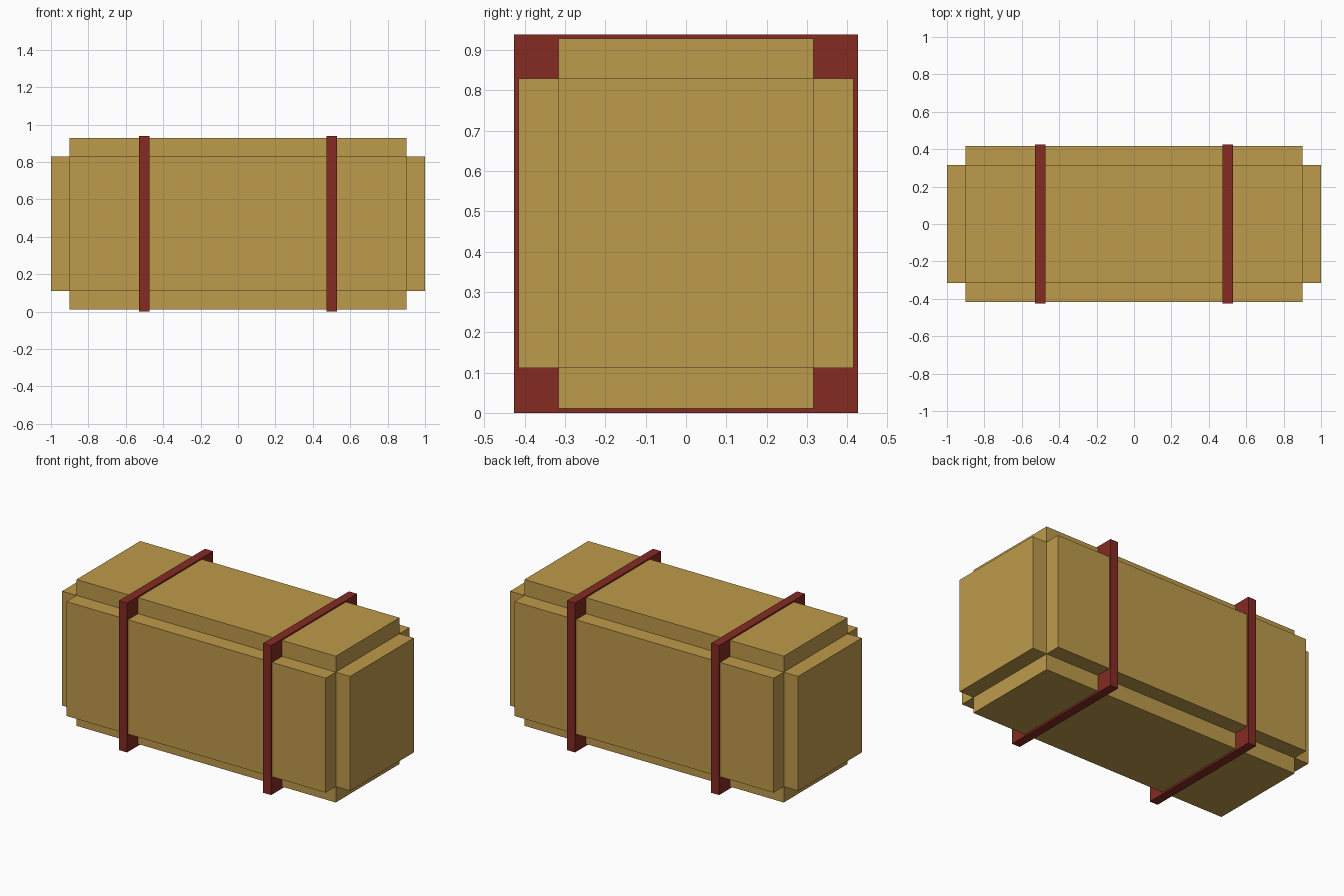
import bpy, bmesh
from mathutils import Matrix, Vector

if "Cube" in bpy.data.objects:
    bpy.data.objects.remove(bpy.data.objects["Cube"])


def material(name, rgb):
    m = bpy.data.materials.new(name)
    m.diffuse_color = (*rgb, 1.0)
    m.use_nodes = True
    m.node_tree.nodes["Principled BSDF"].inputs["Base Color"].default_value = m.diffuse_color
    return m


tan = material("tan_wood", (0.515, 0.328, 0.070))
red = material("dark_red_strap", (0.230, 0.024, 0.016))


def box(name, centre, size, mat, raise_by=0.0):
    """Box; with raise_by, every side is pushed out as its own raised panel."""
    bm = bmesh.new()
    bmesh.ops.create_cube(bm, size=1.0, matrix=Matrix.Translation(centre)
                          @ Matrix.Diagonal((*size, 1.0)))
    if raise_by:
        for face in list(bm.faces):
            out = face.normal.copy()
            new = bmesh.ops.extrude_face_region(bm, geom=[face])["geom"]
            verts = [v for v in new if isinstance(v, bmesh.types.BMVert)]
            bmesh.ops.translate(bm, verts=verts, vec=out * raise_by)
            if face.is_valid:
                bm.faces.remove(face)
    bmesh.ops.recalc_face_normals(bm, faces=bm.faces[:])
    mesh = bpy.data.meshes.new(name)
    bm.to_mesh(mesh)
    bm.free()
    mesh.materials.append(mat)
    obj = bpy.data.objects.new(name, mesh)
    bpy.context.collection.objects.link(obj)
    return obj


# Crate body with six raised panels and notched edges
box("crate", Vector((0, 0, 0.47)), (1.80, 0.632, 0.718), tan, 0.10)

# Straps around the crate
for side, x in (("left", -0.5), ("right", 0.5)):
    box(side + "_strap", Vector((x, 0, 0.469)), (0.056, 0.852, 0.938), red)
